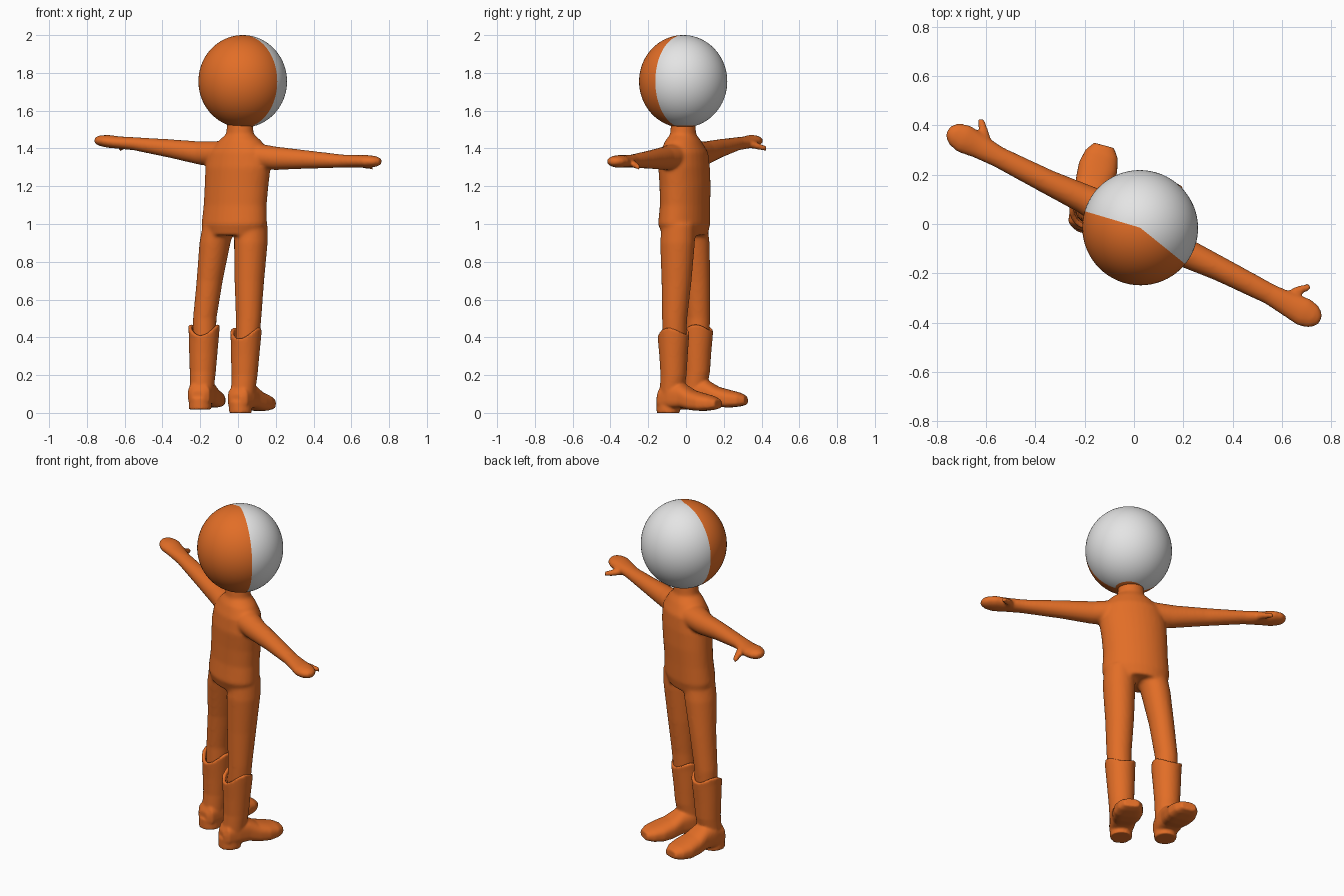
import bpy, bmesh, math
from mathutils import Vector

if "Cube" in bpy.data.objects:
    bpy.data.objects.remove(bpy.data.objects["Cube"])

# The figure is turned about z: SIDE runs along the arms, AHEAD is where it looks
TURN = math.atan2(0.885, 0.465)
AHEAD = Vector((math.cos(TURN), math.sin(TURN), 0))
SIDE = Vector((AHEAD.y, -AHEAD.x, 0))
UP = Vector((0, 0, 1))


def material(name, color):
    mat = bpy.data.materials.new(name)
    mat.use_nodes = True
    mat.diffuse_color = color
    mat.node_tree.nodes["Principled BSDF"].inputs["Base Color"].default_value = color
    return mat


orange = material("orange", (0.76, 0.155, 0.02, 1))
white = material("white", (0.78, 0.78, 0.78, 1))


def bridge(bm, rings):
    """Closed skin over a list of point rings."""
    loops = [[bm.verts.new(p) for p in ring] for ring in rings]
    n = len(loops[0])
    faces = [bm.faces.new(loops[0]), bm.faces.new(loops[-1])]
    for lo, hi in zip(loops, loops[1:]):
        for i in range(n):
            j = (i + 1) % n
            faces.append(bm.faces.new((lo[i], lo[j], hi[j], hi[i])))
    bmesh.ops.recalc_face_normals(bm, faces=faces)


def ellipse(c, u, v, a, b, n=32):
    return [c + u * a * math.cos(t) + v * b * math.sin(t)
            for t in (2 * math.pi * i / n for i in range(n))]


def limb(bm, sections):
    """Tube through (x, y, z, half width, half depth) sections."""
    d = Vector(sections[-1][:3]) - Vector(sections[0][:3])
    if abs(d.z) > d.xy.length:
        u, v = SIDE, AHEAD
    else:
        u, v = d.cross(UP).normalized(), UP
    bridge(bm, [ellipse(Vector(s[:3]), u, v, s[3], s[4]) for s in sections])


def finish(bm, name, mats):
    mesh = bpy.data.meshes.new(name)
    bm.to_mesh(mesh)
    bm.free()
    for mat in mats:
        mesh.materials.append(mat)
    mesh.shade_smooth()
    obj = bpy.data.objects.new(name, mesh)
    bpy.context.collection.objects.link(obj)
    return obj


def fuse(obj, voxel, smooth):
    """Melt overlapping tubes into one soft skin."""
    mod = obj.modifiers.new("Fuse", 'REMESH')
    mod.mode = 'VOXEL'
    mod.voxel_size = voxel
    mod.use_smooth_shade = True
    mod = obj.modifiers.new("Soften", 'SMOOTH')
    mod.factor = 0.5
    mod.iterations = smooth


# Body: torso with neck, legs, arms and thumbs
bm = bmesh.new()
limb(bm, [(-.025, -.005, .94, .165, .105), (-.02, -.01, 1.0, .185, .122),
          (-.015, -.005, 1.1, .178, .118), (-.008, -.005, 1.2, .18, .12),
          (0, -.01, 1.3, .185, .12), (.005, -.01, 1.38, .17, .112),
          (.01, -.015, 1.44, .12, .088), (.01, -.015, 1.475, .075, .067),
          (.01, -.015, 1.56, .066, .062)])
limb(bm, [(.07, -.04, 1.0, .085, .09), (.068, -.045, .9, .088, .093), (.06, -.05, .7, .078, .08),
          (.056, -.06, .5, .068, .066), (.046, -.063, .3, .06, .06)])
limb(bm, [(-.1, .025, 1.0, .085, .09), (-.122, .037, .9, .08, .09), (-.15, .055, .7, .068, .074),
          (-.176, .064, .5, .062, .064), (-.18, .06, .3, .06, .06)])

# distance along x, y, left height, right height, half width, half thickness
ARM = [(.06, .04, 1.365, 1.37, .08, .07), (.2, .113, 1.348, 1.375, .06, .062),
       (.35, .183, 1.342, 1.398, .05, .05), (.55, .284, 1.333, 1.425, .043, .035),
       (.63, .328, 1.332, 1.431, .051, .033), (.69, .358, 1.331, 1.438, .06, .034),
       (.73, .378, 1.331, 1.441, .048, .028), (.755, .39, 1.331, 1.442, .022, .016)]
limb(bm, [(x, -y, zl, w, h) for x, y, zl, zr, w, h in ARM])
limb(bm, [(-x, y - .012, zr, w, h) for x, y, zl, zr, w, h in ARM])
limb(bm, [(.61, -.31, 1.327, .024, .022), (.66, -.272, 1.315, .02, .019),
          (.715, -.252, 1.3, .014, .014)])
limb(bm, [(-.595, .31, 1.428, .024, .022), (-.608, .37, 1.415, .02, .019),
          (-.622, .427, 1.398, .014, .014)])
fuse(finish(bm, "body", [orange]), .009, 8)

# Boots: foot, heel block and an open shaft with a wavy rim
# along foot, half width, sole height, top height
FOOT = [(-.085, .035, .03, .10), (-.065, .06, .022, .14), (0, .068, .022, .17),
        (.06, .068, .026, .155), (.12, .076, .014, .12), (.18, .08, .01, .104),
        (.235, .068, .016, .09), (.272, .042, .026, .072)]
# height, half width, shift ahead
SHAFT = [(.06, .062, -.012), (.13, .065, -.008), (.2, .069, 0), (.3, .075, 0)]


def boot(name, x, y, lift, heading, lean):
    base = Vector((x, y, lift))
    fwd = Vector((math.cos(heading), math.sin(heading), 0))
    side = Vector((fwd.y, -fwd.x, 0))
    bm = bmesh.new()

    def squarish(c, a, b, n=32):
        pts = []
        for i in range(n):
            co, si = math.cos(2 * math.pi * i / n), math.sin(2 * math.pi * i / n)
            power = .55 if si < 0 else .85
            pts.append(c + side * a * math.copysign(abs(co) ** power, co)
                       + UP * b * math.copysign(abs(si) ** power, si))
        return pts

    bridge(bm, [squarish(base + fwd * s + UP * (lo + hi) / 2, w, (hi - lo) / 2)
                for s, w, lo, hi in FOOT])
    bridge(bm, [ellipse(base - fwd * .032 + UP * z, side, fwd, .06, .062)
                for z in (0, .02, .06)])

    def rim(r, drop):
        ring = []
        for p in ellipse(base + lean + UP * (.425 - drop), side, fwd, r, r):
            f = (p - base - lean).dot(fwd) / r
            ring.append(p + UP * (.025 - .045 * f * f + .012 * f))
        return ring

    rings = [ellipse(base + lean * (z / .43) + fwd * s + UP * z, side, fwd, r, r)
             for z, r, s in SHAFT]
    rings += [rim(.081, .04), rim(.084, 0), rim(.064, 0), rim(.062, .05)]
    bridge(bm, rings)
    fuse(finish(bm, name, [orange]), .007, 4)


boot("left_boot", .028, -.066, 0, math.radians(61), Vector((.014, 0, 0)))
boot("right_boot", -.192, .056, .018, math.radians(75), Vector((.012, .004, 0)))

# Head: ball split into a white face half and an orange back half
bm = bmesh.new()
bmesh.ops.create_uvsphere(bm, u_segments=64, v_segments=40, radius=1)
for f in bm.faces:
    c = f.calc_center_median()
    f.material_index = int(abs(math.atan2(c.y, c.x)) < math.radians(101.25) and c.z > -.96)
head = finish(bm, "head", [orange, white])
head.location = (.025, -.015, 1.755)
head.scale = (.233, .235, .245)
head.rotation_euler.z = TURN
